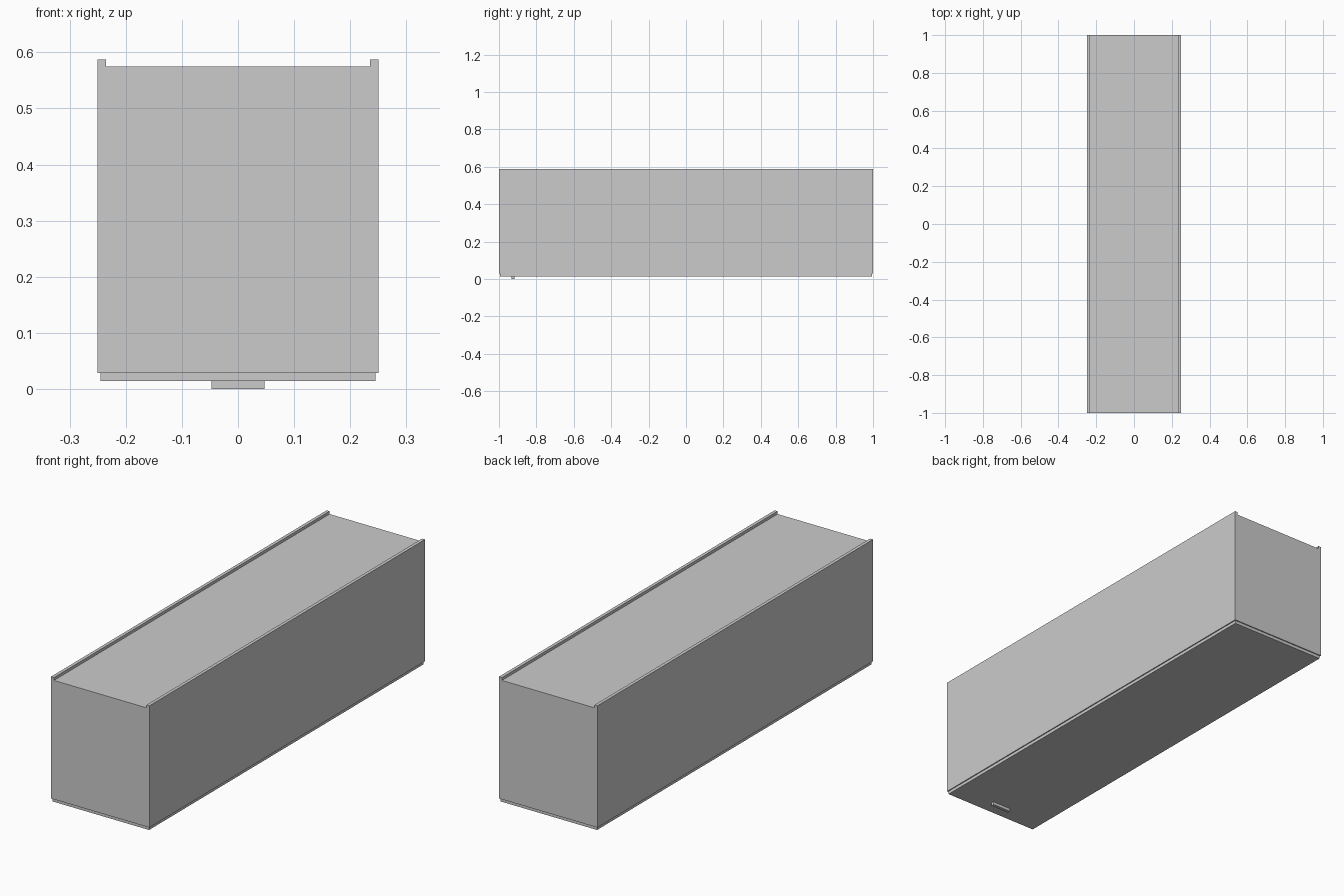
import bpy, bmesh

if "Cube" in bpy.data.objects:
    bpy.data.objects.remove(bpy.data.objects["Cube"])


def box(name, size, center):
    bm = bmesh.new()
    bmesh.ops.create_cube(bm, size=1)
    bmesh.ops.scale(bm, vec=size, verts=bm.verts)
    bmesh.ops.translate(bm, vec=center, verts=bm.verts)
    return finish(name, bm)


def finish(name, bm):
    bmesh.ops.recalc_face_normals(bm, faces=bm.faces)
    mesh = bpy.data.meshes.new(name)
    bm.to_mesh(mesh)
    bm.free()
    obj = bpy.data.objects.new(name, mesh)
    bpy.context.collection.objects.link(obj)
    return obj


# Box body: cross-section with a raised rail along each long edge
half = [(0.25, 0.0285), (0.25, 0.5875), (0.235, 0.5875), (0.235, 0.5745)]
profile = half + [(-x, z) for x, z in reversed(half)]
bm = bmesh.new()
face = bm.faces.new([bm.verts.new((x, -1, z)) for x, z in profile])
ext = bmesh.ops.extrude_face_region(bm, geom=[face])
bmesh.ops.translate(bm, vec=(0, 2, 0),
                    verts=[v for v in ext["geom"] if isinstance(v, bmesh.types.BMVert)])
finish("box_body", bm)

# Slightly inset base panel
box("base_panel", (0.49, 1.99, 0.0143), (0, 0, 0.02135))

# Small grip bar under the front end
box("grip_bar", (0.095, 0.014, 0.0142), (0, -0.925, 0.0071))
